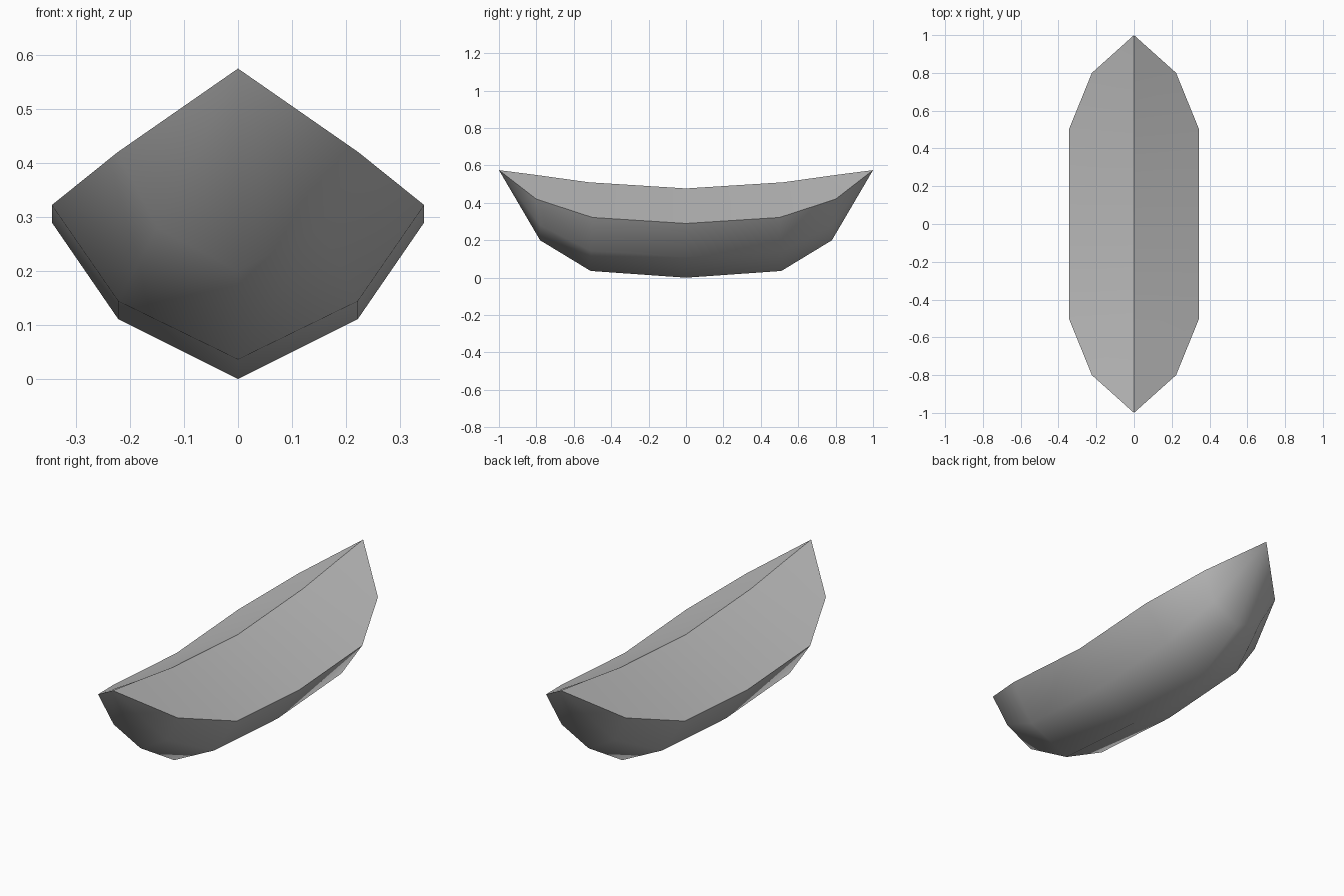
import bpy
import bmesh

cube = bpy.data.objects.get("Cube")
if cube:
    bpy.data.objects.remove(cube, do_unlink=True)

grey = bpy.data.materials.new("plain grey")
grey.use_nodes = True
colour = (0.5, 0.5, 0.5, 1)
grey.diffuse_color = colour
grey.node_tree.nodes["Principled BSDF"].inputs["Base Color"].default_value = colour

# Half-length stations from the middle to the tip; points are (x, y, z)
TIP = (0, 1, 0.575)
RIDGE = [(0, 0, 0.477), (0, 0.52, 0.51), (0, 0.8, 0.549), TIP]
GUNWALE = [(0.345, 0, 0.29), (0.345, 0.5, 0.322), (0.223, 0.8, 0.42), TIP]
CHINE = [(0.222, 0, 0.111), (0.222, 0.51, 0.144), (0.15, 0.78, 0.28), TIP]
KEEL = [(0, 0, 0), (0, 0.51, 0.036), (0, 0.78, 0.2), TIP]


def full_line(half, side):
    """Mirror a half line front to back and put it on one side."""
    front = [(side * x, -y, z) for x, y, z in reversed(half[1:])]
    return front + [(side * x, y, z) for x, y, z in half]


def loft(name, lines, sharp_centre):
    """Skin a surface across neighbouring lengthwise lines."""
    bm = bmesh.new()
    grid = [[bm.verts.new(p) for p in line] for line in lines]
    for a, b in zip(grid, grid[1:]):
        for i in range(len(a) - 1):
            bm.faces.new((a[i], b[i], b[i + 1], a[i + 1]))
    bmesh.ops.remove_doubles(bm, verts=bm.verts, dist=0.0001)
    for face in bm.faces:
        face.smooth = True
    for edge in bm.edges:
        if sharp_centre and all(abs(v.co.x) < 0.001 for v in edge.verts):
            edge.smooth = False
    mesh = bpy.data.meshes.new(name)
    bm.to_mesh(mesh)
    bm.free()
    mesh.materials.append(grey)
    obj = bpy.data.objects.new(name, mesh)
    bpy.context.collection.objects.link(obj)


# Ridged deck, with a crisp centre line
loft("deck", [full_line(GUNWALE, -1), full_line(RIDGE, 1),
              full_line(GUNWALE, 1)], True)

# Smooth rounded hull, skinned from left to right
loft("hull", [full_line(GUNWALE, 1), full_line(CHINE, 1), full_line(KEEL, 1),
              full_line(CHINE, -1), full_line(GUNWALE, -1)], False)
